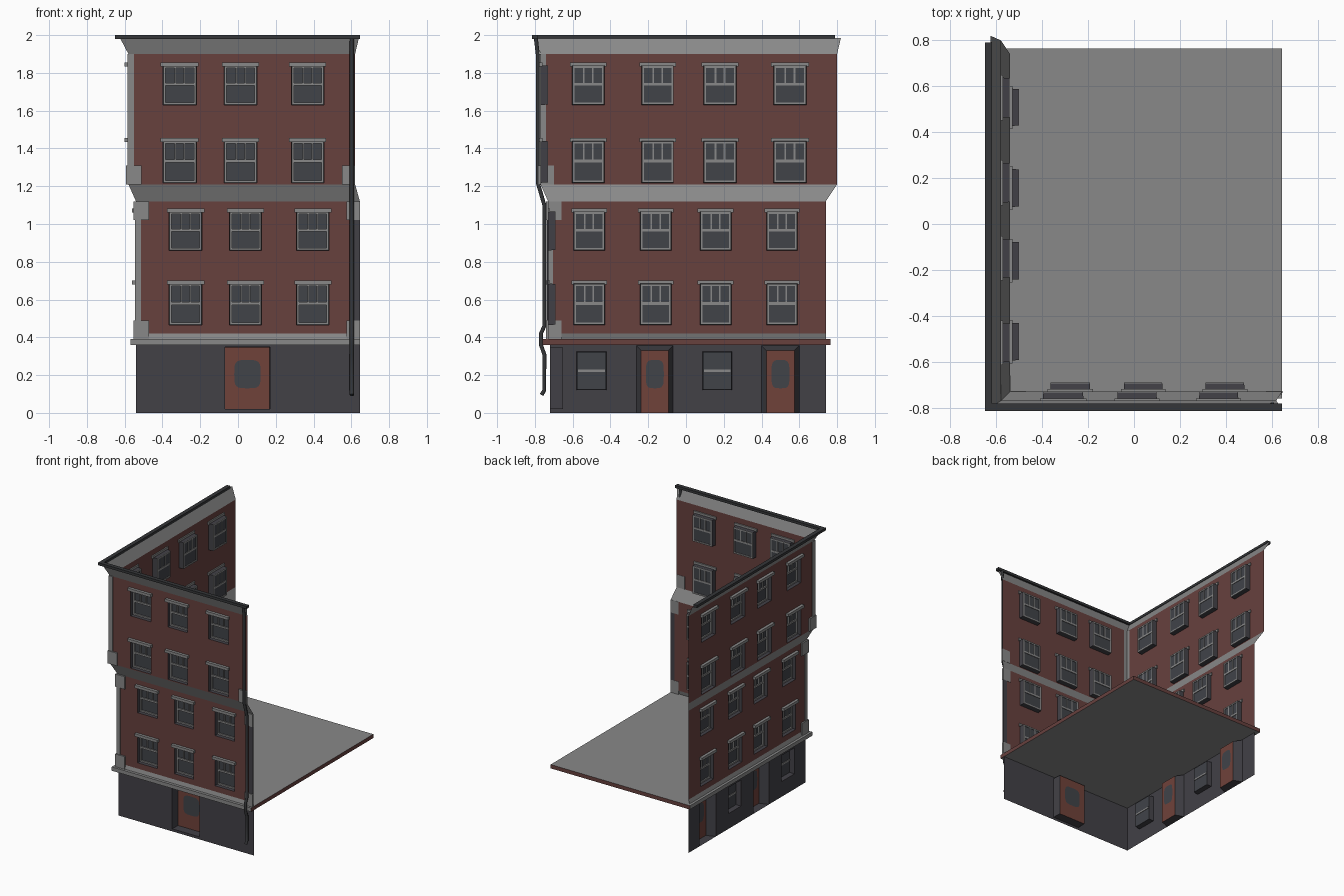
import bpy, bmesh, math
from mathutils import Vector

if "Cube" in bpy.data.objects:
    bpy.data.objects.remove(bpy.data.objects["Cube"])


def mat(name, r, g, b):
    m = bpy.data.materials.new(name)
    m.diffuse_color = (r, g, b, 1)
    m.use_nodes = True
    m.node_tree.nodes["Principled BSDF"].inputs["Base Color"].default_value = m.diffuse_color
    return m


BRICK = mat("brick red", 0.135, 0.052, 0.048)
STONE = mat("grey stone", 0.25, 0.25, 0.25)
DARK = mat("dark shopfront", 0.054, 0.052, 0.062)
GUTTER = mat("gutter charcoal", 0.035, 0.037, 0.04)
DOOR = mat("door red", 0.16, 0.054, 0.042)
GLASS = mat("window glass", 0.052, 0.056, 0.066)


def make(name, quads, *mats, rule=None):
    """Object from a list of polygons (points); rule picks a material per face."""
    bm = bmesh.new()
    for q in quads:
        bm.faces.new([bm.verts.new(p) for p in q])
    bmesh.ops.remove_doubles(bm, verts=bm.verts, dist=1e-5)
    me = bpy.data.meshes.new(name)
    bm.to_mesh(me)
    bm.free()
    for m in mats:
        me.materials.append(m)
    if rule:
        for f in me.polygons:
            f.material_index = rule(f)
    ob = bpy.data.objects.new(name, me)
    bpy.context.collection.objects.link(ob)
    return ob


def box_faces(a, b):
    (x0, y0, z0), (x1, y1, z1) = [[f(p, q) for p, q in zip(a, b)] for f in (min, max)]
    v = [(x, y, z) for x in (x0, x1) for y in (y0, y1) for z in (z0, z1)]
    return [[v[i] for i in f] for f in ((0, 1, 3, 2), (4, 6, 7, 5), (0, 4, 5, 1),
                                        (2, 3, 7, 6), (0, 2, 6, 4), (1, 5, 7, 3))]


class Side:
    """Facade plane: u runs along it, d goes inward, z is up."""

    def __init__(self, name, left, plane):
        self.name, self.left, self.plane = name, left, plane

    def p(self, u, d, z):
        return (self.plane + d, u, z) if self.left else (u, self.plane + d, z)

    def quad(self, pts):
        q = [self.p(*t) for t in pts]
        return q[::-1] if self.left else q

    def box(self, u0, u1, d0, d1, z0, z1):
        return box_faces(self.p(u0, d0, z0), self.p(u1, d1, z1))

    def wall(self, name, u0, u1, z0, z1, holes, m):
        us = sorted({u0, u1, *[h[0] for h in holes], *[h[1] for h in holes]})
        zs = sorted({z0, z1, *[h[2] for h in holes], *[h[3] for h in holes]})
        quads = []
        for a, b in zip(us, us[1:]):
            for c, e in zip(zs, zs[1:]):
                u, z = (a + b) / 2, (c + e) / 2
                if not any(h[0] < u < h[1] and h[2] < z < h[3] for h in holes):
                    quads.append(self.quad([(a, 0, c), (b, 0, c), (b, 0, e), (a, 0, e)]))
        make(f"{self.name}_{name}", quads, m)

    def recess(self, name, hole, depth, inset, m_side, m_back, bottom=True):
        """Reveals tapering in to a back panel; returns the back rectangle."""
        u0, u1, z0, z1 = hole
        b = (u0 + inset, u1 - inset, z0 + (inset if bottom else 0), z1 - inset)
        o = [(u0, 0, z0), (u1, 0, z0), (u1, 0, z1), (u0, 0, z1)]
        i = [(b[0], depth, b[2]), (b[1], depth, b[2]), (b[1], depth, b[3]), (b[0], depth, b[3])]
        quads = [self.quad([o[k], o[(k + 1) % 4], i[(k + 1) % 4], i[k]]) for k in range(4)]
        make(f"{self.name}_{name}_reveal", quads, m_side)
        make(f"{self.name}_{name}_panel", [self.quad(i)], m_back)
        return b

    def window(self, hole):
        # sash window: recess, glass, frame bars and a lintel
        u0, u1, z0, z1 = self.recess("window", hole, 0.036, 0.002, DARK, GLASS)
        t, w, h = 0.011, u1 - u0, z1 - z0
        zm = z0 + h * 0.52
        bars = [(u0, u0 + t, z0, z1), (u1 - t, u1, z0, z1), (u0, u1, z0, z0 + t),
                (u0, u1, z1 - t, z1), (u0, u1, zm - 0.007, zm + 0.007)]
        bars += [(u0 + w * k - 0.004, u0 + w * k + 0.004, zm, z1) for k in (0.36, 0.64)]
        make(f"{self.name}_window_frame",
             [f for a, b, c, e in bars for f in self.box(a, b, 0.026, 0.040, c, e)], STONE)
        make(f"{self.name}_lintel",
             self.box(hole[0] - 0.012, hole[1] + 0.012, -0.022, 0.01, z1 - 0.004, z1 + 0.018), STONE)

    def door(self, hole, inset, gw):
        # recessed door with a rounded pane on both faces
        u0, u1, z0, z1 = self.recess("door", hole, 0.07, inset, DARK, DOOR, False)
        c = (u0 + u1) / 2
        ring = []
        for k in range(24):
            a = math.tau * k / 24
            s, q = math.cos(a), math.sin(a)
            ring.append((c + gw / 2 * math.copysign(abs(s) ** 0.5, s),
                         0.205 + 0.075 * math.copysign(abs(q) ** 0.5, q)))
        make(f"{self.name}_door_pane",
             [self.quad([(u, 0.067, z) for u, z in ring]),
              self.quad([(u, 0.073, z) for u, z in ring][::-1])], GLASS)

    def shop_window(self, hole):
        u0, u1, z0, z1 = self.recess("shop_window", hole, 0.04, 0.003, DARK, GLASS)
        zm = z0 + 0.1
        make(f"{self.name}_shop_window_bar",
             self.box(u0 + 0.005, u1 - 0.005, 0.035, 0.044, zm - 0.006, zm + 0.006), STONE)


# Corner outlines of each storey: left x, front y, right x, back y
GROUND = (-0.54, -0.72, 0.645, 0.74)
LOWER = (-0.54, -0.73, 0.645, 0.74)
UPPER = (-0.58, -0.77, 0.62, 0.80)
TOP = (-0.625, -0.80, 0.64, 0.82)


def pair(o):
    return (Side("front", False, o[1]), o[0], o[2]), (Side("left", True, o[0]), o[1], o[3])


def band(name, a, z0, b, z1, m):
    # L-shaped skirt between two outlines
    def pts(o, z):
        return [(o[0], o[3], z), (o[0], o[1], z), (o[2], o[1], z)]
    p, q = pts(a, z0), pts(b, z1)
    make(name, [[p[i], p[i + 1], q[i + 1], q[i]] for i in (0, 1)], m)


# Ground floor shopfront
(front, a, b), (left, c, d) = pair(GROUND)
fdoor = (-0.07, 0.17, 0.02, 0.348)
ldoors = [(-0.262, -0.068, 0.0, 0.356), (0.40, 0.60, 0.0, 0.356)]
shops = [(-0.58, -0.42, 0.12, 0.325), (0.087, 0.243, 0.12, 0.325)]
front.wall("shopfront", a, b, 0, 0.36, [fdoor], DARK)
left.wall("shopfront", c, d, 0, 0.36, ldoors + shops, DARK)
front.door(fdoor, 0.002, 0.14)
for h in ldoors:
    left.door(h, 0.025, 0.095)
for h in shops:
    left.shop_window(h)

# Shop roof slab with red cut edges, and base band
make("shop_roof_slab", box_faces((-0.57, -0.76, 0.36), (0.645, 0.765, 0.39)), STONE, BRICK,
     rule=lambda f: int(f.normal.x > 0.5 or f.normal.y > 0.5))
band("base_band", (-0.55, -0.738, 0.645, 0.742), 0.39, LOWER, 0.42, STONE)

# Brick storeys with windows: (outline, z range, front spans, left spans, window heights)
storeys = [
    (LOWER, 0.42, 1.12, [(-0.365, -0.19), (-0.045, 0.125), (0.31, 0.482)],
     [(-0.595, -0.43), (-0.243, -0.077), (0.074, 0.24), (0.427, 0.59)],
     [(0.465, 0.685), (0.86, 1.067)]),
    (UPPER, 1.21, 1.90, [(-0.397, -0.22), (-0.073, 0.1), (0.283, 0.455)],
     [(-0.603, -0.432), (-0.235, -0.065), (0.093, 0.267), (0.463, 0.638)],
     [(1.218, 1.44), (1.63, 1.84)])]
for outline, z0, z1, fs, ls, hs in storeys:
    for (side, u0, u1), spans in zip(pair(outline), (fs, ls)):
        holes = [(*s, *h) for s in spans for h in hs]
        side.wall("brick_wall", u0, u1, z0, z1, holes, BRICK)
        for h in holes:
            side.window(h)

# Projecting stone bands between storeys and under the eaves
band("storey_band", LOWER, 1.12, UPPER, 1.21, STONE)
band("eaves_cornice", UPPER, 1.90, TOP, 1.985, STONE)


# Stone corner strip and blocks, wrapping both facades
def corner(name, o, z0, z1, w, t):
    x, y = o[0], o[1]
    make(name, box_faces((x - t, y - t, z0), (x + w, y + 0.002, z1))
         + box_faces((x - t, y + 0.002, z0), (x + 0.002, y + w, z1)), STONE)


corner("lower_corner_strip", LOWER, 0.42, 1.12, 0.026, 0.006)
corner("upper_corner_strip", UPPER, 1.21, 1.90, 0.03, 0.006)
for o, z0, z1 in ((LOWER, 0.39, 0.49), (LOWER, 1.02, 1.12), (UPPER, 1.21, 1.31)):
    corner("corner_block", o, z0, z1, 0.07, 0.012)
    make("end_block", box_faces((o[2] - 0.07, o[1] - 0.012, z0), (o[2], o[1] + 0.002, z1)), STONE)
make("end_strip", box_faces((0.612, -0.736, 0.49), (0.646, -0.728, 1.02)), DARK)

# Roof gutter along both walls
make("front_gutter", box_faces((-0.65, -0.815, 1.98), (0.645, -0.783, 2.0)), GUTTER)
make("left_gutter", box_faces((-0.65, -0.783, 1.98), (-0.618, 0.79, 2.0)), GUTTER)

# Drainpipe following the facade profile
path = [(-0.795, 1.985), (-0.785, 1.90), (-0.785, 1.22), (-0.75, 1.10), (-0.75, 0.46),
        (-0.768, 0.42), (-0.768, 0.36), (-0.75, 0.31), (-0.75, 0.12), (-0.765, 0.095)]
cu = bpy.data.curves.new("drainpipe", 'CURVE')
cu.dimensions = '3D'
cu.bevel_depth, cu.bevel_resolution, cu.use_fill_caps = 0.012, 1, True
sp = cu.splines.new('POLY')
sp.points.add(len(path) - 1)
for pt, (y, z) in zip(sp.points, path):
    pt.co = (0.603, y, z, 1)
cu.materials.append(GUTTER)
bpy.context.collection.objects.link(bpy.data.objects.new("drainpipe", cu))
